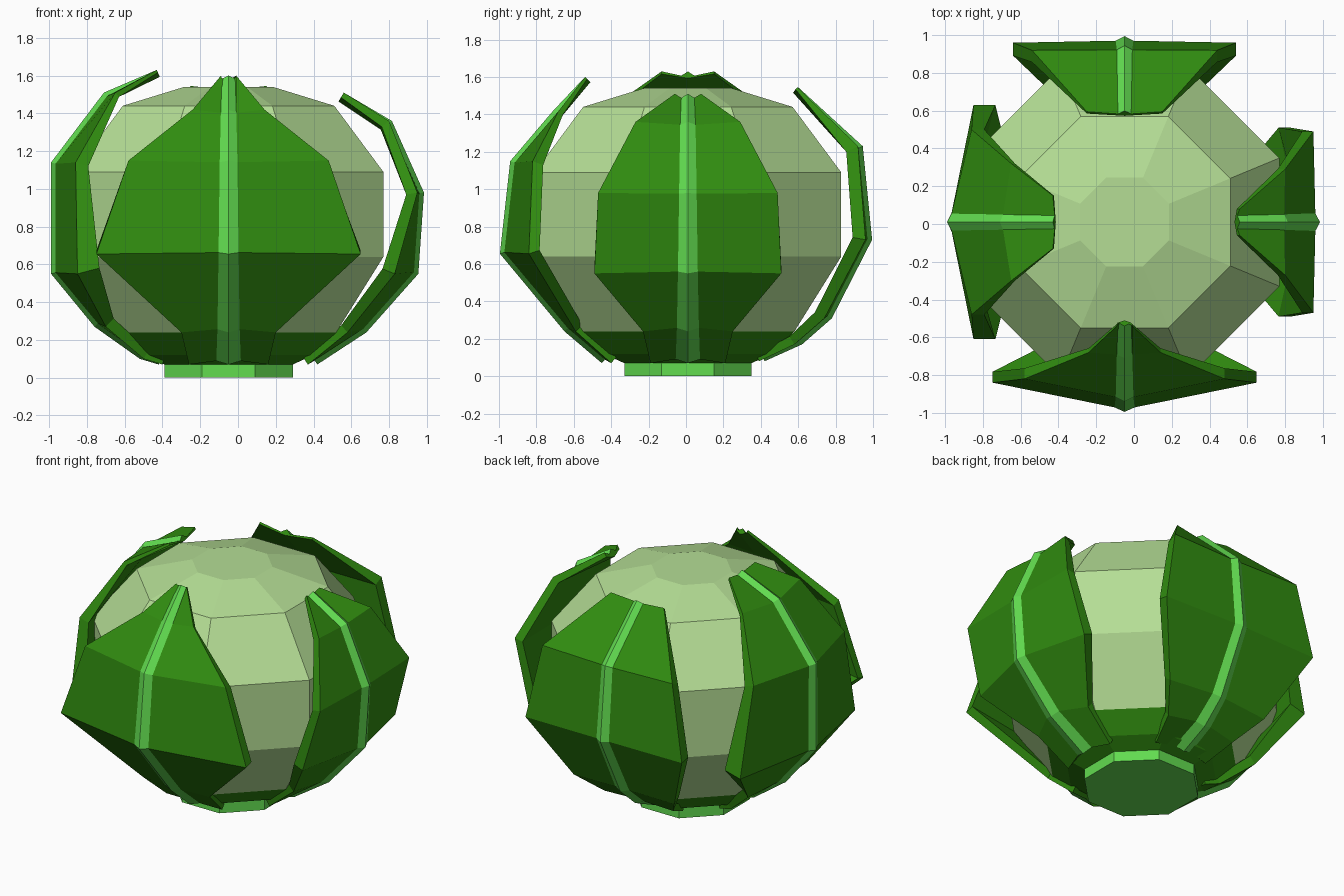
import bpy, math

if "Cube" in bpy.data.objects:
    bpy.data.objects.remove(bpy.data.objects["Cube"])

CX, CY = -0.05, 0.01


def material(name, rgb):
    m = bpy.data.materials.new(name)
    m.diffuse_color = (*rgb, 1)
    m.use_nodes = True
    m.node_tree.nodes["Principled BSDF"].inputs["Base Color"].default_value = m.diffuse_color
    return m


PALE = material("pale_green", (0.46, 0.73, 0.30))
LEAF = material("leaf_green", (0.03, 0.262, 0.005))
RIB = material("bright_green", (0.122, 0.716, 0.08))


def build(name, verts, faces, mats, indices):
    mesh = bpy.data.meshes.new(name)
    mesh.from_pydata(verts, [], faces)
    for m in mats:
        mesh.materials.append(m)
    for p, i in zip(mesh.polygons, indices):
        p.material_index = i
    obj = bpy.data.objects.new(name, mesh)
    bpy.context.collection.objects.link(obj)
    return obj


def lathe(name, rings, mats, rule):
    """Octagonal turned solid; rings are (apothem, z) from the bottom up."""
    verts, faces = [], []
    for a, z in rings:
        r = a / math.cos(math.pi / 8)
        for k in range(8):
            t = math.pi / 8 + k * math.pi / 4
            verts.append((CX + r * math.cos(t), CY + r * math.sin(t), z))
    for i in range(len(rings) - 1):
        for k in range(8):
            n = (k + 1) % 8
            faces.append((i * 8 + k, i * 8 + n, i * 8 + 8 + n, i * 8 + 8 + k))
    faces.append(tuple(range(7, -1, -1)))
    faces.append(tuple(range(len(verts) - 8, len(verts))))
    idx = [rule(sum(verts[v][2] for v in f) / len(f)) for f in faces]
    return build(name, verts, faces, mats, idx)


# Head: pale octagonal ball with a dark green underside
lathe("head", [(0.34, 0.07), (0.45, 0.12), (0.57, 0.24), (0.82, 0.64),
               (0.82, 1.09), (0.56, 1.44), (0.235, 1.54)],
      [PALE, LEAF], lambda z: 1 if z < 0.22 else 0)

# Stem: short octagonal stump
lathe("stem", [(0.34, 0.0), (0.34, 0.075)], [RIB], lambda z: 0)


def leaf(name, angle, ox, oy, stations):
    """stations, base to tip: rib radius, z, half width, edge radius, edge thickness"""
    ca, sa = math.cos(angle), math.sin(angle)
    verts, faces, idx = [], [], []
    n = len(stations)
    for i, (r, z, w, e, t) in enumerate(stations):
        a, b = stations[max(i - 1, 0)], stations[min(i + 1, n - 1)]
        dr, dz = b[0] - a[0], b[1] - a[1]
        length = math.hypot(dr, dz)
        nr, nz = -dz / length, dr / length       # inward normal of the profile
        h = 0.065 - 0.03 * i / (n - 1)           # rib half width tapers upward
        h = min(h, w * 0.9)
        s = 0.025                                # rib height
        c = min(t, 0.06)
        section = [(e, -w, z), (r + s * nr, -h, z + s * nz), (r, 0, z),
                   (r + s * nr, h, z + s * nz), (e, w, z),
                   (e + t * nr, w, z + t * nz),
                   (r + (c + s) * nr, 0, z + (c + s) * nz),
                   (e + t * nr, -w, z + t * nz)]
        for x, y, zz in section:
            verts.append((ox + x * ca - y * sa, oy + x * sa + y * ca, zz))
    for i in range(n - 1):
        for k in range(8):
            m = (k + 1) % 8
            faces.append((i * 8 + k, i * 8 + m, i * 8 + 8 + m, i * 8 + 8 + k))
            idx.append(1 if k in (1, 2) else 0)
    last = (n - 1) * 8
    for base, flip in ((0, True), (last, False)):
        for q in ((0, 1, 6, 7), (1, 2, 6), (2, 3, 6), (3, 4, 5, 6)):
            f = [base + v for v in q]
            faces.append(f[::-1] if flip else f)
            idx.append(0)
    return build(name, verts, faces, [LEAF, RIB], idx)


# Four outer leaves wrapped around the head
leaf("front_leaf", -math.pi / 2, CX, 0, [
    (0.45, 0.07, 0.21, 0.40, 0.04), (0.65, 0.24, 0.25, 0.59, 0.05),
    (0.995, 0.655, 0.70, 0.84, 0.06), (0.94, 1.15, 0.53, 0.82, 0.06),
    (0.71, 1.42, 0.19, 0.68, 0.03), (0.54, 1.60, 0.04, 0.54, 0.015)])
leaf("back_leaf", math.pi / 2, CX, 0, [
    (0.42, 0.08, 0.20, 0.39, 0.04), (0.62, 0.17, 0.26, 0.58, 0.05),
    (0.78, 0.31, 0.38, 0.74, 0.06), (0.995, 0.73, 0.59, 0.96, 0.07),
    (0.945, 1.23, 0.49, 0.92, 0.07), (0.60, 1.545, 0.20, 0.595, 0.015)])
leaf("left_leaf", math.pi, 0, CY, [
    (0.42, 0.07, 0.20, 0.40, 0.04), (0.52, 0.10, 0.22, 0.50, 0.05),
    (0.76, 0.27, 0.32, 0.70, 0.06), (0.99, 0.55, 0.62, 0.85, 0.12),
    (0.99, 1.14, 0.49, 0.86, 0.07), (0.71, 1.51, 0.31, 0.65, 0.03),
    (0.43, 1.63, 0.14, 0.43, 0.015)])
leaf("right_leaf", 0, 0, CY, [
    (0.42, 0.07, 0.20, 0.37, 0.04), (0.68, 0.24, 0.24, 0.58, 0.05),
    (0.955, 0.55, 0.50, 0.83, 0.07), (0.985, 0.98, 0.48, 0.95, 0.06),
    (0.815, 1.36, 0.28, 0.80, 0.05), (0.56, 1.51, 0.07, 0.56, 0.03)])
